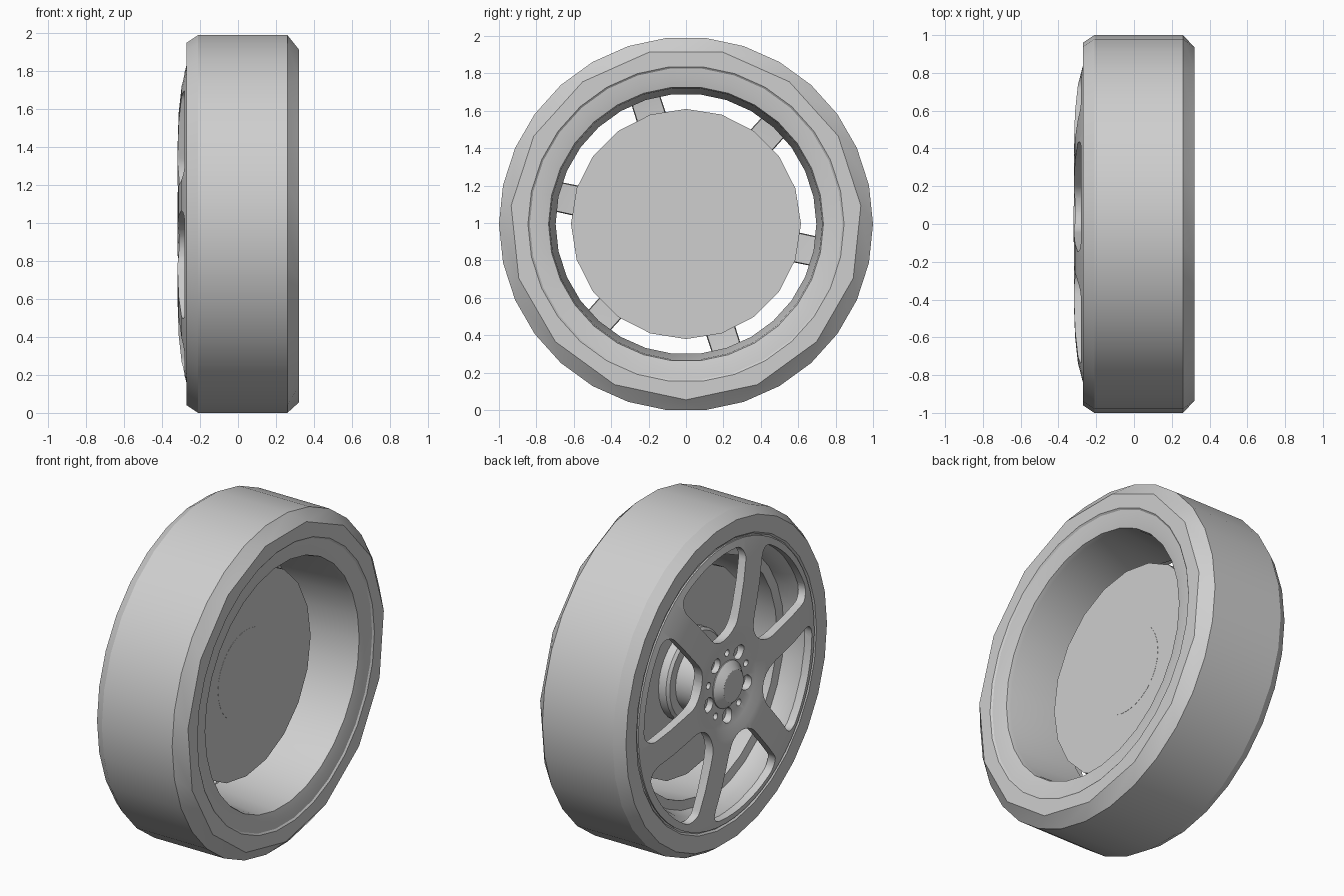
import bpy, bmesh, math
from math import sin, cos, radians, asin

if "Cube" in bpy.data.objects:
    bpy.data.objects.remove(bpy.data.objects["Cube"])

CZ = cos(radians(6))          # axle height: the 30-sided tyre rests on a flat
grey = bpy.data.materials.new("plain_grey")
grey.diffuse_color = (0.62, 0.62, 0.62, 1)
grey.use_nodes = True
grey.node_tree.nodes["Principled BSDF"].inputs["Base Color"].default_value = grey.diffuse_color


def finish(name, bm):
    me = bpy.data.meshes.new(name)
    bm.to_mesh(me)
    bm.free()
    me.materials.append(grey)
    ob = bpy.data.objects.new(name, me)
    ob.location.z = CZ
    bpy.context.collection.objects.link(ob)
    return ob


def smooth(ob, angle=32):
    bpy.ops.object.select_all(action='DESELECT')
    ob.select_set(True)
    bpy.context.view_layer.objects.active = ob
    bpy.ops.object.shade_smooth_by_angle(angle=radians(angle))


def revolve(name, profile, segs=30, paired=()):
    """Spin (x, radius) points about the x axis; paired rings get half the sides."""
    bm = bmesh.new()
    rings = []
    for i, (x, r) in enumerate(profile):
        ring = []
        for j in range(segs):
            k = j - j % 2 + 0.5 if i in paired else j
            t = 2 * math.pi * k / segs
            ring.append(bm.verts.new((x, r * cos(t), r * sin(t))))
        rings.append(ring)
    for a, b in zip(rings, rings[1:]):
        for j in range(segs):
            n = (j + 1) % segs
            bm.faces.new((a[j], a[n], b[n], b[j]))
    bmesh.ops.remove_doubles(bm, verts=bm.verts[:], dist=1e-5)
    return finish(name, bm)


def window_outline(hw, R=0.80, f=0.075, apex=0.15):
    """Rounded opening between two spokes of half width hw, pointing along u."""
    phi = 30 - math.degrees(asin((hw + f) / (R - f)))
    pu, pv = (R - f) * cos(radians(phi)), (R - f) * sin(radians(phi))
    c = (hw + apex) / sin(radians(30))
    half = [(R * cos(radians(phi * i / 4)), R * sin(radians(phi * i / 4))) for i in range(4)]
    for i in range(7):
        t = radians(phi + (120 - phi) * i / 6)
        half.append((pu + f * cos(t), pv + f * sin(t)))
    for i in range(7):
        t = radians(120 + 60 * i / 6)
        half.append((c + apex * cos(t), apex * sin(t)))
    return half + [(u, -v) for u, v in half[-2:0:-1]]


def prism(bm, front, back, x0, x1, angle):
    """Closed loft between two outlines, turned about the x axis."""
    ca, sa = cos(radians(angle)), sin(radians(angle))
    a, b = [[bm.verts.new((x, u * ca - v * sa, u * sa + v * ca)) for u, v in pts]
            for x, pts in ((x0, front), (x1, back))]
    n = len(a)
    bm.faces.new(a[::-1])
    bm.faces.new(b)
    for j in range(n):
        k = (j + 1) % n
        bm.faces.new((a[j], a[k], b[k], b[j]))


# Tyre: fine chamfer on the outer side, coarser one on the inner side
smooth(revolve("tyre", [(-0.27, 0.86), (-0.27, 0.96), (-0.21, 1.0), (0.26, 1.0),
                        (0.32, 0.94), (0.32, 0.845)], paired=(4,)))

# Rim barrel: shallow inner lip, tapered bore, stepped outer seat and groove
smooth(revolve("rim_barrel", [(0.32, 0.845), (0.312, 0.835), (0.306, 0.78), (0.295, 0.735),
                              (0.27, 0.728), (-0.12, 0.697), (-0.13, 0.75),
                              (-0.20, 0.77), (-0.26, 0.83), (-0.26, 0.85), (-0.27, 0.86)]))

# Domed wheel face, to be pierced by windows and bolt holes
face = revolve("spoked_face", [(-0.275, 0), (-0.275, 0.20), (-0.288, 0.25), (-0.31, 0.31),
                               (-0.318, 0.37), (-0.317, 0.46), (-0.312, 0.60),
                               (-0.297, 0.74), (-0.27, 0.84), (-0.225, 0.835),
                               (-0.245, 0.74), (-0.258, 0.60), (-0.262, 0.45),
                               (-0.255, 0.33), (-0.23, 0.25), (-0.23, 0)], segs=60)

bm = bmesh.new()
for k in range(6):
    prism(bm, window_outline(0.088), window_outline(0.066), -0.40, -0.12, 18 + 60 * k)
for k in range(10):
    r = 0.044 if k % 2 == 0 else 0.02
    hole = [(0.188 + r * cos(t), r * sin(t)) for t in (2 * math.pi * i / 16 for i in range(16))]
    prism(bm, hole, hole, -0.40, -0.238, 54 + 36 * k)
bmesh.ops.recalc_face_normals(bm, faces=bm.faces[:])
cutter = finish("opening_cutter", bm)
cutter.hide_render = True

mod = face.modifiers.new("openings", 'BOOLEAN')
mod.operation = 'DIFFERENCE'
mod.solver = 'EXACT'
mod.object = cutter
dg = bpy.context.evaluated_depsgraph_get()
cut_mesh = bpy.data.meshes.new_from_object(face.evaluated_get(dg))
face.modifiers.clear()
face.data = cut_mesh
bpy.data.objects.remove(cutter)
smooth(face)

# Centre cap
smooth(revolve("centre_cap", [(-0.27, 0.14), (-0.28, 0.138), (-0.315, 0.10),
                              (-0.319, 0.094), (-0.319, 0)]))

# Hub boss behind the spokes and brake disc
smooth(revolve("hub_boss", [(-0.229, 0), (-0.229, 0.20), (-0.07, 0.20), (-0.07, 0.255),
                            (-0.055, 0.27), (0.056, 0.27), (0.056, 0)]))
smooth(revolve("brake_disc", [(-0.005, 0), (-0.005, 0.615), (0.055, 0.615), (0.055, 0)], segs=20))
